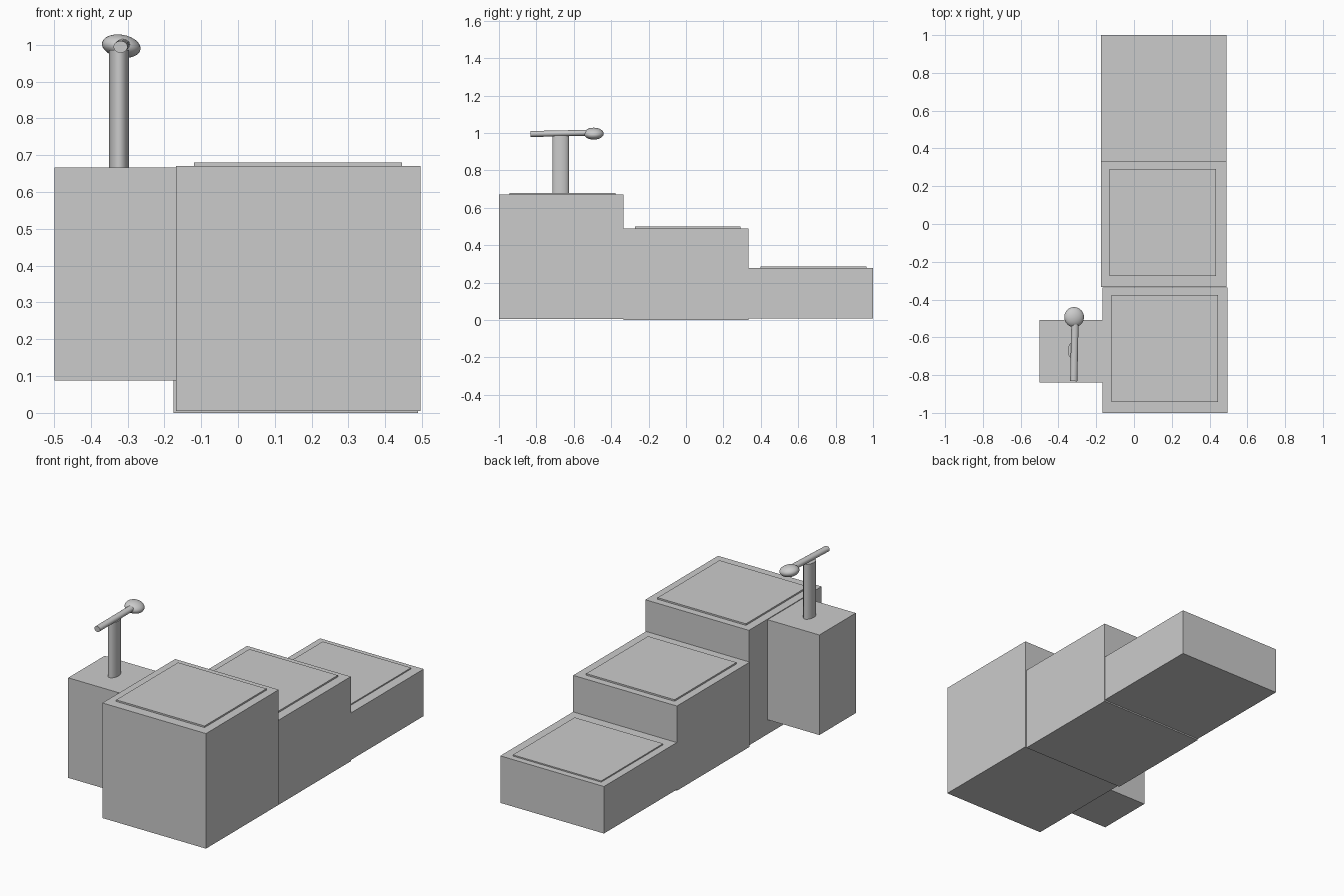
import bpy
from math import radians
from mathutils import Vector

if "Cube" in bpy.data.objects:
    bpy.data.objects.remove(bpy.data.objects["Cube"])


def box(name, lo, hi):
    lo, hi = Vector(lo), Vector(hi)
    bpy.ops.mesh.primitive_cube_add(size=1, location=(lo + hi) / 2)
    ob = bpy.context.object
    ob.name = name
    ob.scale = hi - lo
    return ob


def rod(name, start, end, rx, ry):
    start, end = Vector(start), Vector(end)
    axis = end - start
    bpy.ops.mesh.primitive_cylinder_add(vertices=32, radius=1, depth=1,
                                        location=(start + end) / 2)
    ob = bpy.context.object
    ob.name = name
    ob.scale = (rx, ry, axis.length)
    ob.rotation_euler = axis.to_track_quat('Z', 'Y').to_euler()
    bpy.ops.object.shade_smooth_by_angle(angle=radians(40))
    return ob


# Three steps, each with a thin inset pad on top
steps = [
    # name, x0, x1, y0, y1, bottom, top, pad x0, pad y0, pad top
    ("high_step", -0.168, 0.495, -1.0, -0.335, 0.005, 0.671, -0.12, -0.943, 0.68),
    ("middle_step", -0.175, 0.489, -0.333, 0.333, 0.0, 0.49, -0.131, -0.274, 0.499),
    ("low_step", -0.175, 0.489, 0.334, 1.0, 0.007, 0.279, -0.132, 0.398, 0.286),
]
PAD = 0.566
for name, x0, x1, y0, y1, z0, z1, px, py, pz in steps:
    box(name, (x0, y0, z0), (x1, y1, z1))
    box(name + "_pad", (px, py, z1 - 0.003), (px + PAD, py + PAD, pz))

# Side pedestal carrying the lever
box("side_pedestal", (-0.499, -0.84, 0.088), (-0.167, -0.507, 0.667))

# Oval post
rod("lever_post", (-0.323, -0.67, 0.66), (-0.323, -0.67, 0.985), 0.027, 0.045)

# Lever arm and flattened knob
rod("lever_arm", (-0.319, -0.832, 0.994), (-0.312, -0.50, 1.001), 0.019, 0.016)
bpy.ops.mesh.primitive_uv_sphere_add(segments=32, ring_count=16, radius=1,
                                     location=(-0.317, -0.493, 0.996))
knob = bpy.context.object
knob.name = "lever_knob"
knob.scale = (0.053, 0.053, 0.031)
knob.rotation_euler = (0, radians(10), 0)
bpy.ops.object.shade_smooth_by_angle(angle=radians(40))
